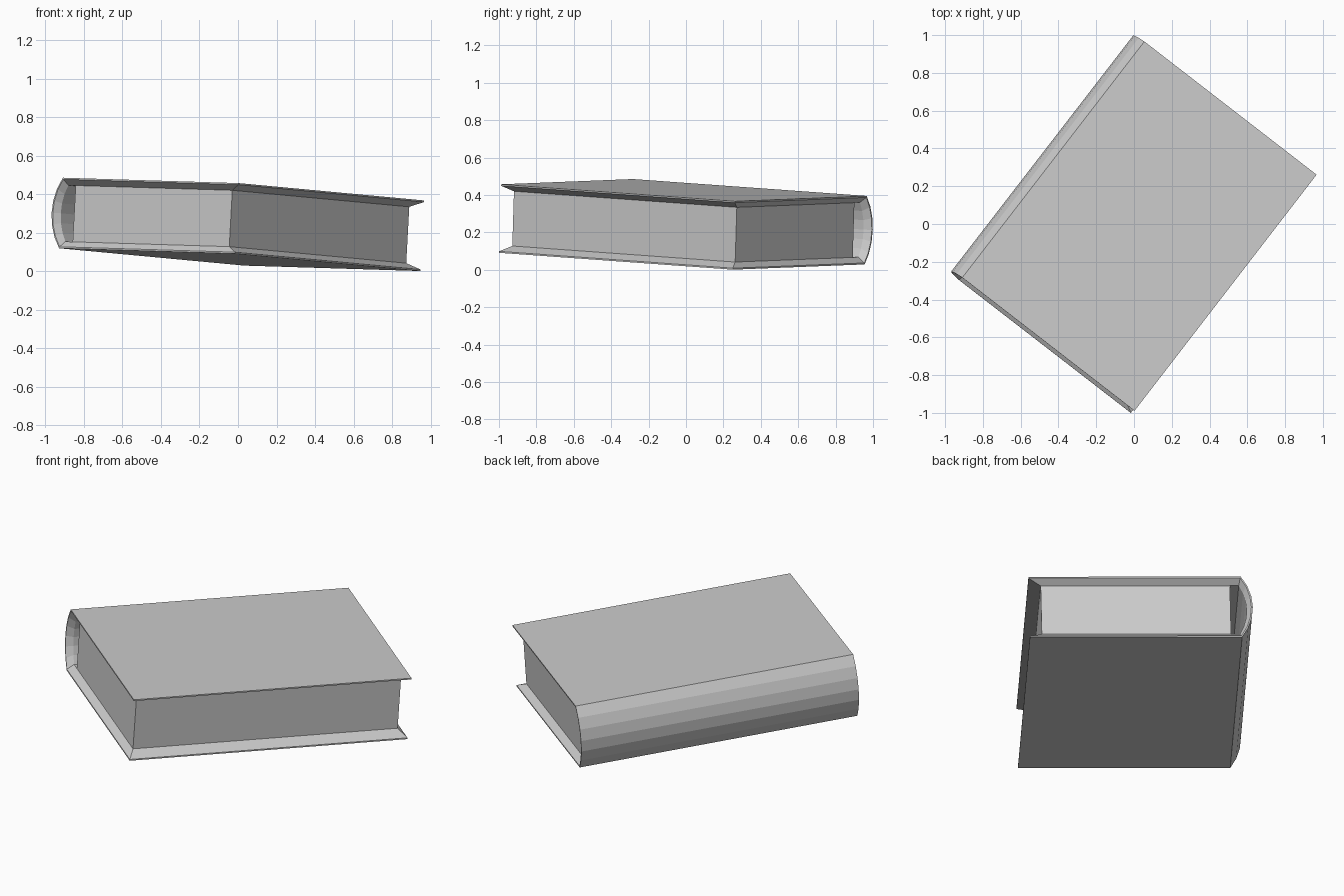
import bpy, math
from mathutils import Vector, Matrix

if "Cube" in bpy.data.objects:
    bpy.data.objects.remove(bpy.data.objects["Cube"])

L, T = 1.581, 0.367          # spine length, total thickness
SEG = 6                      # facets on the rounded spine

# Tilted resting pose: u along the spine, v from fore edge to spine, n up
u = Vector((0.610, 0.791, -0.057)).normalized()
v = Vector((-0.788, 0.615, 0.024))
v = (v - u * v.dot(u)).normalized()
n = u.cross(v)
pose = Matrix((u, v, n)).transposed().to_4x4()
pose.translation = Vector((-0.017, -1.0, 0.091))


def profile(fore, depth, flat_end, bulge):
    """C-shaped section (b, c): fore edge, round the spine, back to fore edge."""
    h = T / 2 - depth
    r = (h * h + bulge * bulge) / (2 * bulge)
    half = math.asin(h / r)
    pts = [(fore, depth)]
    for i in range(SEG + 1):
        t = -half + 2 * half * i / SEG
        pts.append((flat_end + bulge - r + r * math.cos(t), T / 2 + r * math.sin(t)))
    pts.append((fore, T - depth))
    return pts


def make(name, verts, faces):
    me = bpy.data.meshes.new(name)
    me.from_pydata([pose @ Vector(p) for p in verts], [], faces)
    me.validate()
    ob = bpy.data.objects.new(name, me)
    bpy.context.collection.objects.link(ob)
    return ob


# Cover: thin outer lip that slopes inwards to the full board thickness
outer = profile(0.0, 0.0, 1.153, 0.062)
lip = profile(0.0, 0.008, 1.150, 0.057)
inner = profile(0.067, 0.037, 1.143, 0.040)
rings = [(outer, L), (outer, 0), (lip, 0), (inner, 0.037), (inner, L - 0.037), (lip, L)]
k = len(outer)
verts = [(a, b, c) for prof, a in rings for b, c in prof]
faces = []
for r in range(len(rings)):
    s = (r + 1) % len(rings)
    for i in range(k - 1):
        faces.append((r * k + i, r * k + i + 1, s * k + i + 1, s * k + i))
# close the fore edges of both boards
for i in (0, k - 1):
    for q in ((0, 1, 2, 5), (5, 2, 3, 4)):
        f = tuple(j * k + i for j in q)
        faces.append(f[::-1] if i == 0 else f)
cover = make("cover", verts, faces)

# Page block
lo, hi = (0.037, 0.067, 0.036), (L - 0.037, 1.095, T - 0.036)
pv = [(x, y, z) for x in (lo[0], hi[0]) for y in (lo[1], hi[1]) for z in (lo[2], hi[2])]
pf = [(0, 1, 3, 2), (4, 6, 7, 5), (0, 4, 5, 1), (2, 3, 7, 6), (0, 2, 6, 4), (1, 5, 7, 3)]
pages = make("pages", pv, pf)

# Consistent outward normals
import bmesh
for ob in (cover, pages):
    bm = bmesh.new()
    bm.from_mesh(ob.data)
    bmesh.ops.recalc_face_normals(bm, faces=bm.faces)
    bm.to_mesh(ob.data)
    bm.free()
